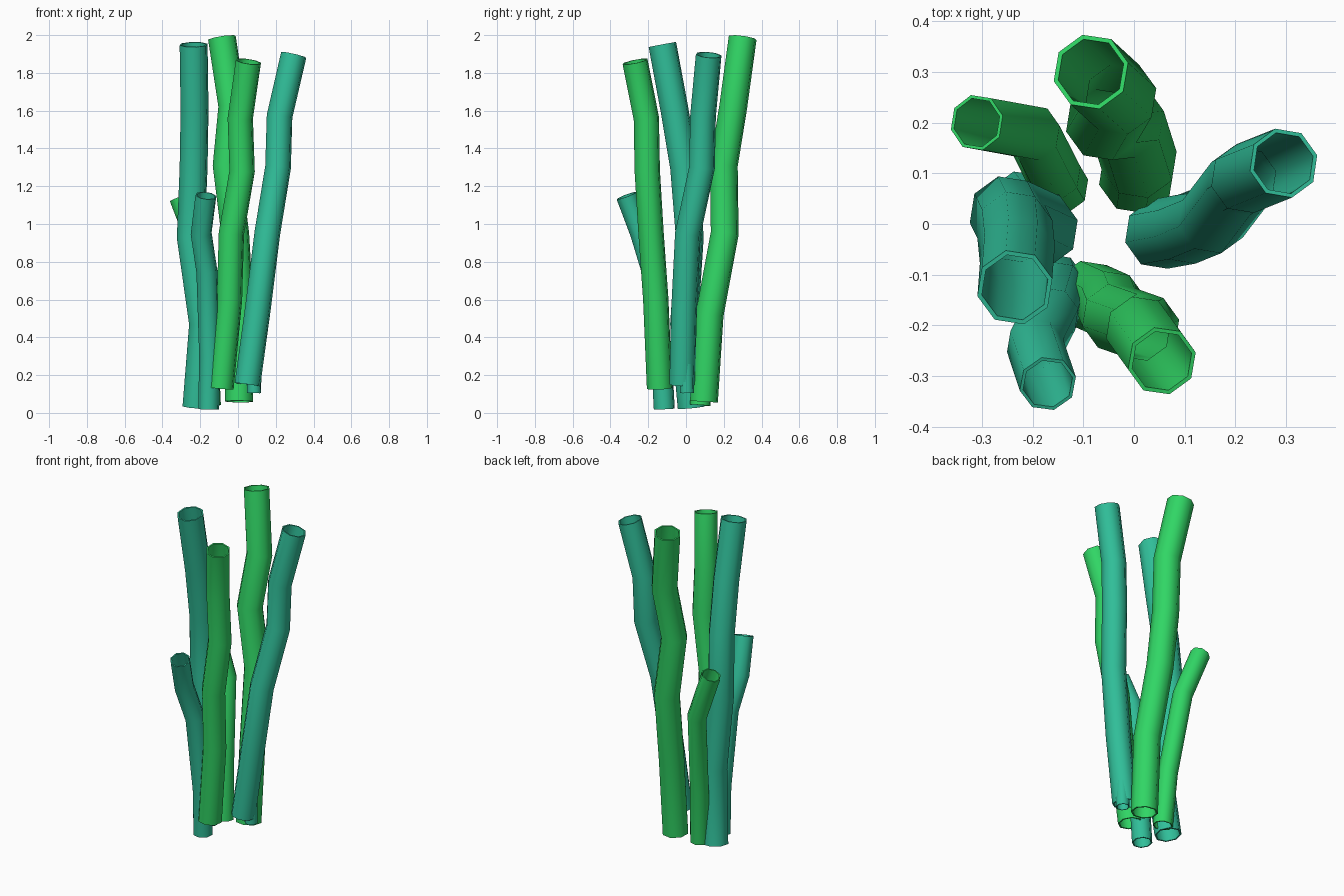
import bpy, bmesh, math
from mathutils import Vector

cube = bpy.data.objects.get("Cube")
if cube:
    bpy.data.objects.remove(cube, do_unlink=True)


def material(name, color):
    m = bpy.data.materials.new(name)
    m.use_nodes = True
    m.diffuse_color = color
    m.node_tree.nodes["Principled BSDF"].inputs["Base Color"].default_value = color
    return m


green = material("leaf green", (0.03, 0.67, 0.13, 1))
teal = material("teal", (0.03, 0.52, 0.32, 1))
SIDES = 8


def hollow_stalk(name, mat, radius, path):
    """Bent open tube: one ring per path point, square to the local direction."""
    points = [Vector(p) for p in path]
    bm = bmesh.new()
    rings = []
    for i, p in enumerate(points):
        before = (p - points[i - 1]).normalized() if i else Vector()
        after = (points[i + 1] - p).normalized() if i + 1 < len(points) else Vector()
        turn = Vector((0, 0, 1)).rotation_difference(before + after)
        ring = []
        for k in range(SIDES):
            a = math.tau * (k + 0.3) / SIDES
            offset = Vector((math.cos(a), math.sin(a), 0)) * radius
            ring.append(bm.verts.new(p + turn @ offset))
        rings.append(ring)
    for low, high in zip(rings, rings[1:]):
        for k in range(SIDES):
            n = (k + 1) % SIDES
            bm.faces.new((low[k], low[n], high[n], high[k]))
    mesh = bpy.data.meshes.new(name)
    bm.to_mesh(mesh)
    bm.free()
    mesh.materials.append(mat)
    obj = bpy.data.objects.new(name, mesh)
    bpy.context.collection.objects.link(obj)
    bpy.ops.object.select_all(action="DESELECT")
    obj.select_set(True)
    bpy.context.view_layer.objects.active = obj
    # Thin wall with a flat rim at both open ends
    wall = obj.modifiers.new("wall", "SOLIDIFY")
    wall.thickness = radius * 0.12
    wall.offset = -1
    bpy.ops.object.modifier_apply(modifier=wall.name)
    bpy.ops.object.shade_smooth_by_angle(angle=math.radians(50))


# Tall stalks
hollow_stalk("back_stalk", green, 0.076, [
    (0.005, 0.095, 0.06), (0.01, 0.125, 0.52), (-0.015, 0.205, 0.95),
    (-0.06, 0.2, 1.31), (-0.03, 0.25, 1.62), (-0.085, 0.3, 1.985)])
hollow_stalk("left_stalk", teal, 0.076, [
    (-0.22, 0.03, 0.03), (-0.185, -0.01, 0.47), (-0.25, 0.02, 0.93),
    (-0.235, -0.01, 1.3), (-0.23, -0.06, 1.6), (-0.235, -0.125, 1.95)])
hollow_stalk("right_stalk", teal, 0.07, [
    (0.05, -0.02, 0.15), (0.105, -0.01, 0.55), (0.155, 0.01, 0.95),
    (0.212, 0.085, 1.3), (0.22, 0.09, 1.57), (0.295, 0.12, 1.895)])
hollow_stalk("front_stalk", green, 0.069, [
    (-0.09, -0.14, 0.13), (-0.045, -0.16, 0.6), (-0.035, -0.185, 0.95),
    (0.022, -0.205, 1.28), (0.012, -0.21, 1.56), (0.055, -0.27, 1.86)])

# Short stalks
hollow_stalk("short_back_stalk", green, 0.056, [
    (-0.145, 0.075, 0.04), (-0.16, 0.1, 0.37), (-0.2, 0.18, 0.85),
    (-0.31, 0.2, 1.14)])
hollow_stalk("short_front_stalk", teal, 0.057, [
    (-0.155, -0.115, 0.02), (-0.15, -0.13, 0.3), (-0.165, -0.18, 0.75),
    (-0.195, -0.24, 0.95), (-0.17, -0.315, 1.15)])

# Thin shoot tucked into the right stalk
hollow_stalk("thin_shoot", teal, 0.038, [
    (0.085, 0.005, 0.105), (0.09, 0.0, 0.35), (0.11, -0.005, 0.6)])
